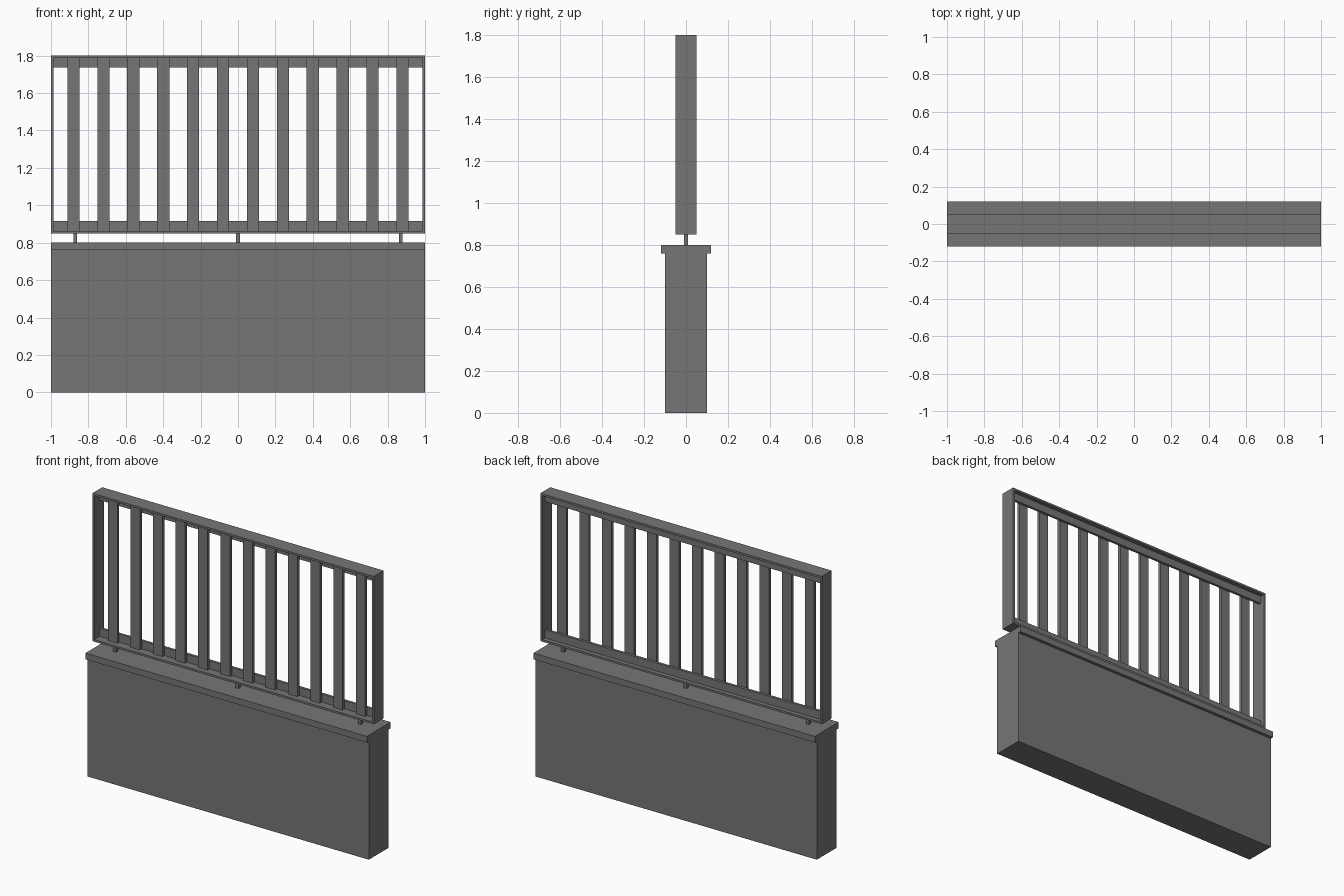
import bpy, bmesh

if "Cube" in bpy.data.objects:
    bpy.data.objects.remove(bpy.data.objects["Cube"])

# Dark grey used on every part
GREY = bpy.data.materials.new("dark_grey")
GREY.diffuse_color = (0.18, 0.18, 0.18, 1)
GREY.use_nodes = True
GREY.node_tree.nodes["Principled BSDF"].inputs["Base Color"].default_value = GREY.diffuse_color


def mesh_object(name, bm):
    bmesh.ops.recalc_face_normals(bm, faces=bm.faces)
    mesh = bpy.data.meshes.new(name)
    bm.to_mesh(mesh)
    bm.free()
    mesh.materials.append(GREY)
    obj = bpy.data.objects.new(name, mesh)
    bpy.context.collection.objects.link(obj)
    return obj


def box(name, x, y, z):
    """Box from (min, max) ranges on each axis."""
    bm = bmesh.new()
    bmesh.ops.create_cube(bm, size=1)
    for v in bm.verts:
        v.co = [r[0] if c < 0 else r[1] for c, r in zip(v.co, (x, y, z))]
    return mesh_object(name, bm)


def ring_frame(name, x, y, z, t):
    """Rectangular frame in the xz plane with bar thickness t."""
    bm = bmesh.new()
    loops = []
    for inset, depth in ((0, y[0]), (0, y[1]), (t, y[1]), (t, y[0])):
        x0, x1, z0, z1 = x[0] + inset, x[1] - inset, z[0] + inset, z[1] - inset
        corners = ((x0, z0), (x1, z0), (x1, z1), (x0, z1))
        loops.append([bm.verts.new((cx, depth, cz)) for cx, cz in corners])
    for i in range(4):
        a, b = loops[i], loops[(i + 1) % 4]
        for j in range(4):
            k = (j + 1) % 4
            bm.faces.new((a[j], a[k], b[k], b[j]))
    return mesh_object(name, bm)


# Low wall with overhanging cap
box("wall", (-1, 1), (-0.10, 0.10), (0, 0.76))
box("wall_cap", (-1, 1), (-0.12, 0.12), (0.76, 0.80))

# Short posts carrying the railing
for i, x in enumerate((-0.87, 0, 0.87)):
    box(f"support_post_{i + 1}", (x - 0.01, x + 0.01), (-0.01, 0.01), (0.80, 0.85))

# Thin outer frame
T = 0.013
ring_frame("outer_frame", (-1, 1), (-0.05, 0.05), (0.85, 1.80), T)

# Horizontal rails behind the slats
box("lower_rail", (-1 + T, 1 - T), (0.005, 0.022), (0.863, 0.915))
box("upper_rail", (-1 + T, 1 - T), (0.005, 0.022), (1.738, 1.787))

# Twelve evenly spaced vertical slats
for i in range(12):
    x = -0.88 + 0.16 * i
    box(f"slat_{i + 1}", (x - 0.0325, x + 0.0325), (-0.015, 0.005), (0.863, 1.787))
